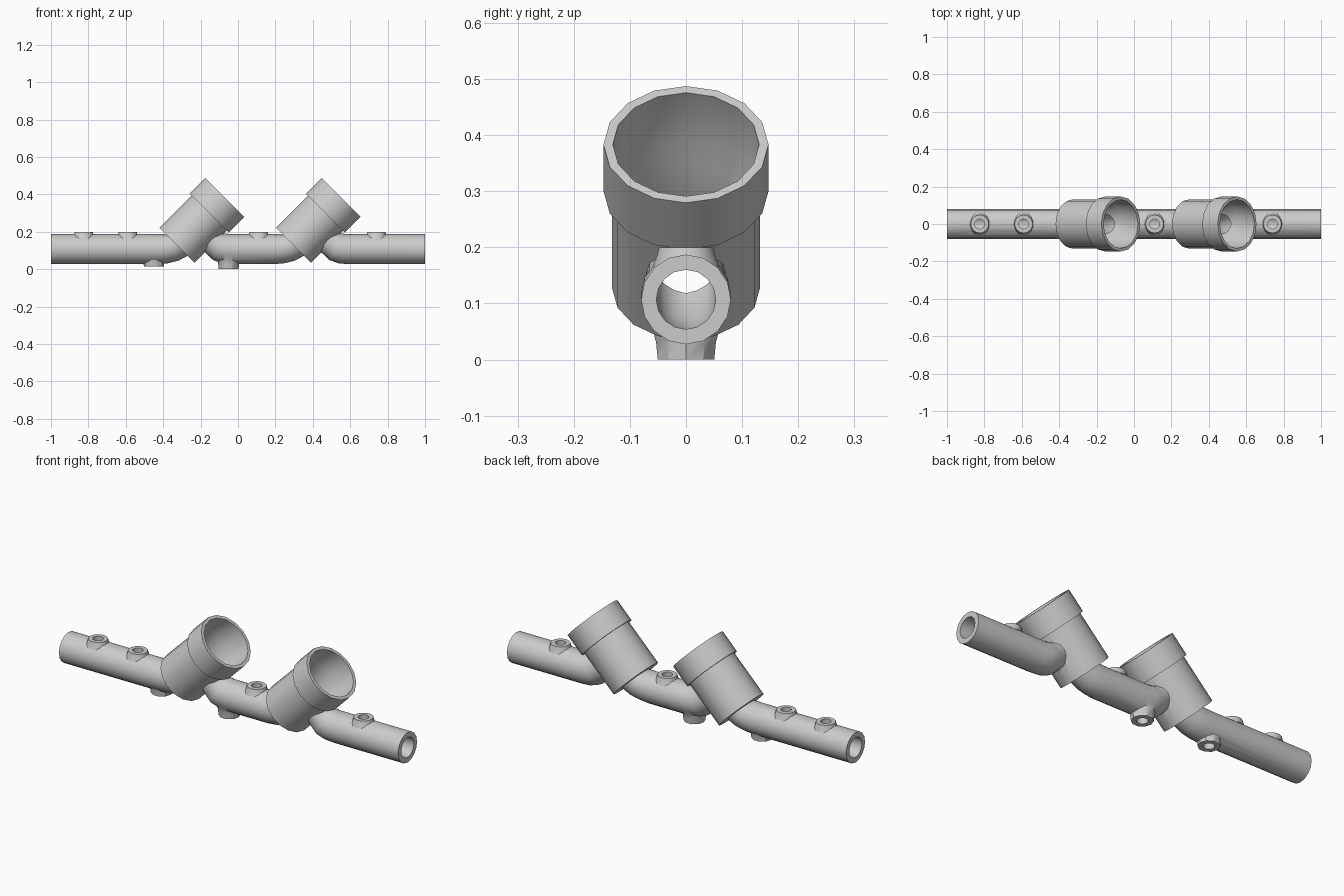
import bpy, bmesh, math
from mathutils import Vector

if "Cube" in bpy.data.objects:
    bpy.data.objects.remove(bpy.data.objects["Cube"])

N = 16
PIPE_R, BORE_R, PIPE_Z = 0.08, 0.053, 0.107
D = math.sqrt(0.5)
AXIS = Vector((D, 0, D))          # valve barrels lean 45 degrees
Y = Vector((0, 1, 0))


def sweep(name, centres, tangents, radii, n=N):
    """Closed tube through rings lying in planes normal to XZ tangents."""
    bm = bmesh.new()
    rings = []
    for c, t, r in zip(centres, tangents, radii):
        t = Vector(t).normalized()
        up = Y.cross(t)
        rings.append([bm.verts.new(Vector(c) + r * (math.cos(a) * up + math.sin(a) * Y))
                      for a in (2 * math.pi * i / n for i in range(n))])
    for a, b in zip(rings, rings[1:]):
        for i in range(n):
            j = (i + 1) % n
            bm.faces.new((a[i], a[j], b[j], b[i]))
    bm.faces.new(rings[0])
    bm.faces.new(rings[-1])
    bmesh.ops.recalc_face_normals(bm, faces=bm.faces)
    me = bpy.data.meshes.new(name)
    bm.to_mesh(me)
    bm.free()
    ob = bpy.data.objects.new(name, me)
    bpy.context.collection.objects.link(ob)
    return ob


def lathe(name, base, axis, profile, n=N):
    base, axis = Vector(base), Vector(axis)
    return sweep(name, [base + axis * t for t, r in profile],
                 [axis] * len(profile), [r for t, r in profile], n)


def path_pipe(name, pts, r):
    """Pipe along (x, z, angle) stations."""
    return sweep(name, [(x, 0, z) for x, z, a in pts],
                 [(math.cos(math.radians(a)), 0, math.sin(math.radians(a))) for x, z, a in pts],
                 [r] * len(pts) if not isinstance(r, list) else r)


def boolean(target, tool, op):
    m = target.modifiers.new(op, 'BOOLEAN')
    m.operation, m.solver, m.object = op, 'EXACT', tool
    bpy.context.view_layer.objects.active = target
    bpy.ops.object.modifier_apply(modifier=m.name)
    bpy.data.objects.remove(tool)


def inlet(bx, inside):      # bend rising into the barrel's lower cap
    return [(bx - 0.10, PIPE_Z, 0), (bx - 0.065, PIPE_Z + 0.003, 12),
            (bx - 0.03, PIPE_Z + 0.009, 28), (bx, 0.128, 45),
            (bx + inside * D, 0.128 + inside * D, 45)]


def outlet(bx, inside):     # bend falling from the barrel's lower side
    x = bx + 0.196
    return [(x - inside * D, 0.142 + inside * D, -45), (x, 0.142, -45),
            (x + 0.035, 0.119, -28), (x + 0.065, 0.109, -12), (x + 0.10, PIPE_Z, 0)]


valves = (-0.326, 0.296)
solids, bores = [], []

# Three pipe runs: left end, between the valves, right end
for i in range(3):
    for group, r, inside, over in ((solids, PIPE_R, 0.05, 0), (bores, BORE_R, 0.09, 0.02)):
        pts = [(-1 - over, PIPE_Z, 0)] if i == 0 else outlet(valves[i - 1], inside)
        pts += [(1 + over, PIPE_Z, 0)] if i == 2 else inlet(valves[i], inside)
        rr = [r] * len(pts)
        if i and r == PIPE_R:
            rr[0] = rr[1] = 0.07
        group.append(path_pipe("pipe_run", pts, rr))

# Slanted barrels with a wider collar, and their cup-shaped cavities
for bx in valves:
    base = (bx, 0, 0.128)
    solids.append(lathe("barrel", base, AXIS,
                        [(0, 0.132), (0.243, 0.132), (0.2431, 0.147), (0.361, 0.147)]))
    bores.append(lathe("cavity", base, AXIS,
                       [(0.025, 0.085), (0.04, 0.108), (0.20, 0.113), (0.24, 0.13), (0.38, 0.1305)]))

# Tapped bosses on top, and two drain bosses underneath
for x in (-0.825, -0.59, 0.11, 0.74):
    solids.append(lathe("boss", (x, 0, 0.165), (0, 0, 1), [(0, 0.06), (0.02, 0.052), (0.035, 0.048)]))
    bores.append(lathe("boss_hole", (x, 0, 0.12), (0, 0, 1), [(0, 0.026), (0.1, 0.026)]))
for x, z in ((-0.05, 0), (-0.45, 0.014)):
    solids.append(lathe("drain", (x, 0, z), (0, 0, 1), [(0, 0.053), (0.03, 0.056), (0.06, 0.064)], 10))
    bores.append(lathe("drain_hole", (x, 0, -0.03), (0, 0, 1), [(0, 0.027), (0.12, 0.027)]))

# Fuse the casting, then drill it out
body = solids[0]
body.name = "valve_manifold"
for s in solids[1:]:
    boolean(body, s, 'UNION')
for b in bores:
    boolean(body, b, 'DIFFERENCE')

bpy.ops.object.select_all(action='DESELECT')
body.select_set(True)
bpy.context.view_layer.objects.active = body
bpy.ops.object.shade_smooth_by_angle(angle=math.radians(35))
